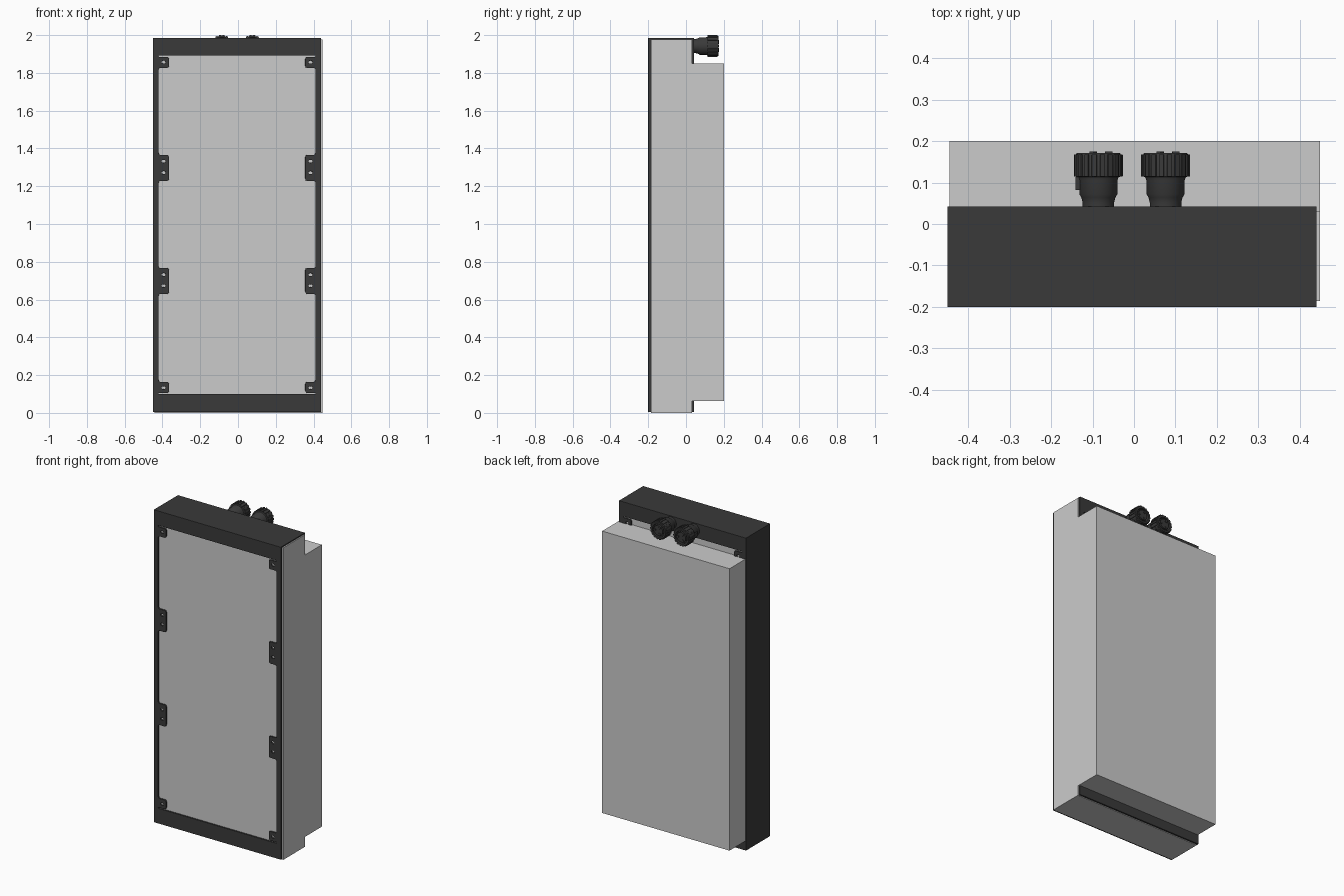
import bpy, bmesh, math
from mathutils import Vector, Matrix

if "Cube" in bpy.data.objects:
    bpy.data.objects.remove(bpy.data.objects["Cube"])

black = bpy.data.materials.new("black_metal")
black.diffuse_color = (0.042, 0.042, 0.042, 1)
black.use_nodes = True
black.node_tree.nodes["Principled BSDF"].inputs["Base Color"].default_value = black.diffuse_color
CX = -0.005                      # centre line of the frame
KNOB_Z = 1.942


def finish(bm, name, mat=None, bevel=0, smooth=False):
    bmesh.ops.recalc_face_normals(bm, faces=bm.faces)
    me = bpy.data.meshes.new(name)
    bm.to_mesh(me)
    bm.free()
    ob = bpy.data.objects.new(name, me)
    bpy.context.collection.objects.link(ob)
    if mat:
        me.materials.append(mat)
    if bevel:
        m = ob.modifiers.new("bevel", 'BEVEL')
        m.width, m.segments, m.limit_method = bevel, 2, 'ANGLE'
        m.angle_limit = math.radians(50)
    if smooth:
        bpy.ops.object.select_all(action='DESELECT')
        ob.select_set(True)
        bpy.context.view_layer.objects.active = ob
        bpy.ops.object.shade_smooth_by_angle(angle=math.radians(35))
    return ob


def add_box(bm, lo, hi, rot=Matrix()):
    lo, hi = Vector(lo), Vector(hi)
    m = rot @ Matrix.Translation((lo + hi) / 2) @ Matrix.Diagonal((*(hi - lo), 1))
    bmesh.ops.create_cube(bm, size=1, matrix=m)


def box(name, lo, hi, mat=None):
    bm = bmesh.new()
    add_box(bm, lo, hi)
    return finish(bm, name, mat)


def rounded(pts, radius, seg=4):
    """Fillet every corner of a closed outline."""
    out, pts = [], [Vector(p) for p in pts]
    for i, p in enumerate(pts):
        a, b = pts[i - 1] - p, pts[(i + 1) % len(pts)] - p
        r = min(radius, 0.45 * a.length, 0.45 * b.length)
        s, e = p + a.normalized() * r, p + b.normalized() * r
        for k in range(seg + 1):
            t = k / seg
            out.append(s * (1 - t) ** 2 + p * 2 * t * (1 - t) + e * t * t)
    return out


def plate(name, loops, y0, y1, bevel=0):
    """Sheet in the xz plane; loops after the first are openings."""
    bm = bmesh.new()
    edges = []
    for loop in loops:
        vs = [bm.verts.new((p[0], y0, p[1])) for p in loop]
        edges += [bm.edges.new((vs[i - 1], vs[i])) for i in range(len(vs))]
    bmesh.ops.triangle_fill(bm, edges=edges, use_beauty=True)
    ext = bmesh.ops.extrude_face_region(bm, geom=bm.faces[:])
    moved = [g for g in ext["geom"] if isinstance(g, bmesh.types.BMVert)]
    bmesh.ops.translate(bm, verts=moved, vec=(0, y1 - y0, 0))
    return finish(bm, name, black, bevel)


def rect(half, z0, z1):
    return [(CX - half, z0), (CX + half, z0), (CX + half, z1), (CX - half, z1)]


def oval(x, z):
    return [(x + 0.011 * math.cos(a), z + 0.008 * math.sin(a))
            for a in (k * math.tau / 12 for k in range(12))]


# Window outline with mounting tabs stepping in from both sides
tabs = [(0.106, 0.164), (0.63, 0.767), (1.228, 1.366), (1.826, 1.885)]
right = [(CX + 0.415, 0.1)]
for lo, hi in tabs:
    right += [(CX + 0.415, lo), (CX + 0.361, lo), (CX + 0.361, hi), (CX + 0.415, hi)]
right.append((CX + 0.415, 1.893))
left = [(2 * CX - x, z) for x, z in reversed(right)]
window = rounded(right + left, 0.012)
holes = [oval(CX + s * 0.389, z) for s in (-1, 1)
         for z in (0.133, 0.673, 0.732, 1.272, 1.332, 1.857)]

# Front and rear frame faces, and the rim between them
outer = rect(0.445, 0.004, 1.985)
plate("front_frame", [outer, window] + holes, -0.2, -0.19, 0.002)
plate("rear_frame", [outer, window] + holes, 0.033, 0.042, 0.001)
plate("frame_rim", [outer, rect(0.439, 0.01, 1.979)], -0.196, 0.039)

# Grey inner cabinet and the deeper rear housing
box("cabinet_core", (-0.443, -0.186, 0), (0.448, 0.031, 1.978))
box("rear_housing", (-0.445, 0.03, 0.063), (0.448, 0.2, 1.85))


# Connectors: turned body, ribbed cap with a recessed socket, end keys
profile = [(0, 0.038), (0.038, 0.038), (0.038, 0.052), (0.041, 0.064), (0.046, 0.072),
           (0.046, 0.105), (0.049, 0.113), (0.055, 0.115), (0.055, 0.166), (0.052, 0.171),
           (0.041, 0.171), (0.041, 0.145), (0.031, 0.145), (0.031, 0.171), (0, 0.171)]


def connector(name, x, side_key):
    bm = bmesh.new()
    vs = [bm.verts.new((r, y, 0)) for r, y in profile]
    es = [bm.edges.new(p) for p in zip(vs, vs[1:])]
    bmesh.ops.spin(bm, geom=vs + es, cent=(0, 0, 0), axis=(0, 1, 0),
                   angle=math.tau, steps=40)
    bmesh.ops.remove_doubles(bm, verts=bm.verts, dist=1e-5)
    body = finish(bm, name + "_body", black, smooth=True)
    bm = bmesh.new()
    for k in range(18):
        add_box(bm, (0.05, 0.114, -0.006), (0.059, 0.168, 0.006),
                Matrix.Rotation(k * math.tau / 18, 4, 'Y'))
    ribs = finish(bm, name + "_ribs", black, 0.0015)
    bm = bmesh.new()
    for k in range(3):
        add_box(bm, (0.016, 0.165, -0.006), (0.034, 0.175, 0.006),
                Matrix.Rotation(k * math.tau / 3, 4, 'Y'))
    if side_key:
        add_box(bm, (-0.055, 0.082, -0.012), (-0.03, 0.114, 0.012))
    keys = finish(bm, name + "_keys", black, 0.001)
    for ob in (body, ribs, keys):
        ob.location = (x, 0, KNOB_Z)


connector("left_connector", -0.086, True)
connector("right_connector", 0.076, False)
